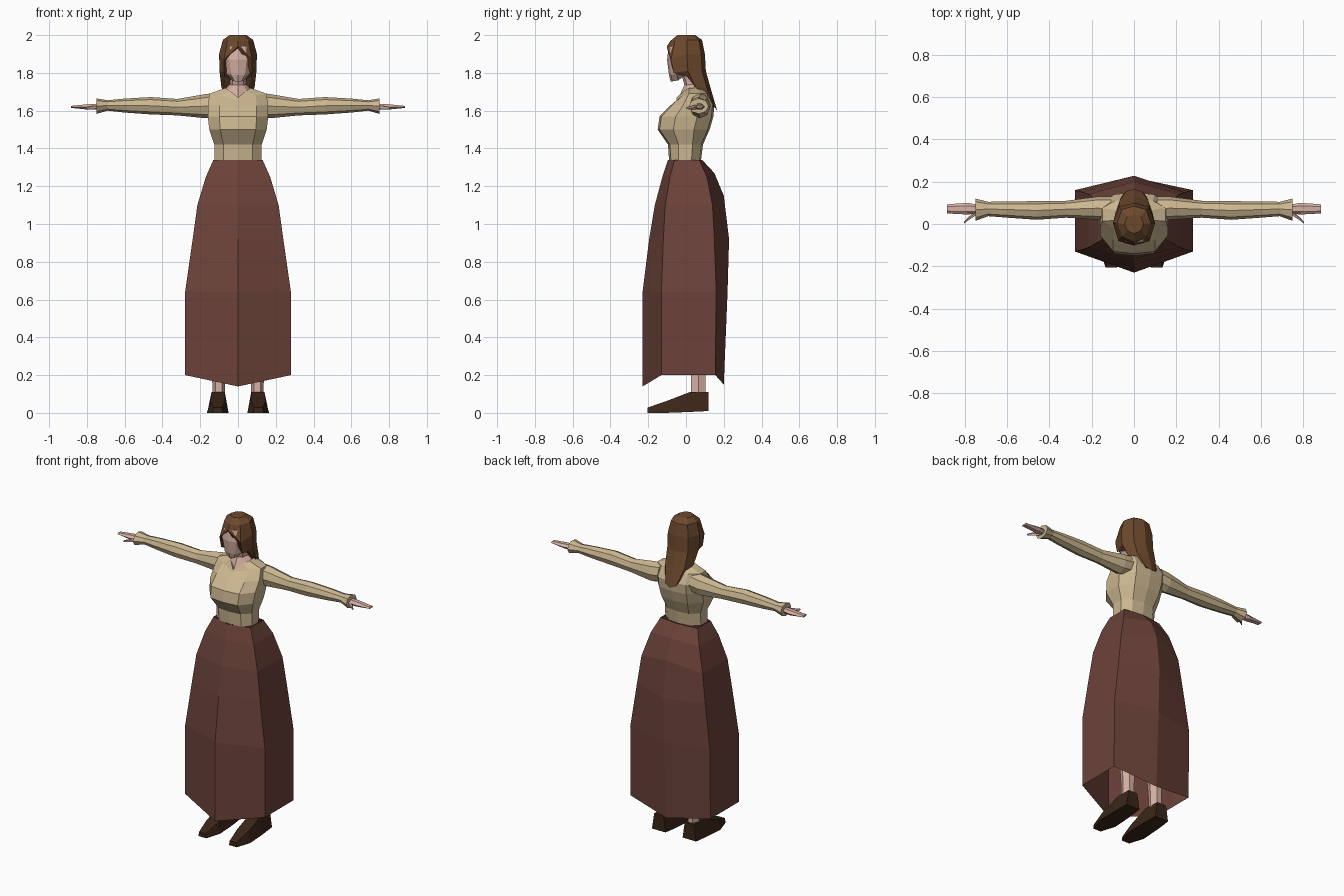
import bpy, bmesh, math


def material(name, rgb):
    m = bpy.data.materials.new(name)
    m.diffuse_color = (*rgb, 1)
    return m


SKIN = material("skin", (0.68, 0.44, 0.37))
BLOUSE = material("blouse", (0.60, 0.47, 0.28))
SKIRT = material("skirt", (0.15, 0.055, 0.042))
HAIR = material("hair", (0.15, 0.066, 0.026))
LEATHER = material("leather", (0.043, 0.019, 0.009))


def loft(name, rings, mat, start=True, end=True, mirror=False):
    """Skin a list of equal-length point rings, optionally capped and mirrored."""
    bm = bmesh.new()
    rows = [[bm.verts.new(p) for p in r] for r in rings]
    n = len(rows[0])
    for a, b in zip(rows, rows[1:]):
        for i in range(n):
            j = (i + 1) % n
            bm.faces.new((a[i], a[j], b[j], b[i]))
    if start:
        bm.faces.new(rows[0][::-1])
    if end:
        bm.faces.new(rows[-1])
    bmesh.ops.recalc_face_normals(bm, faces=bm.faces)
    me = bpy.data.meshes.new(name)
    bm.to_mesh(me)
    bm.free()
    me.materials.append(mat)
    ob = bpy.data.objects.new(name, me)
    bpy.context.collection.objects.link(ob)
    if mirror:
        ob.modifiers.new("mirror", 'MIRROR')
    return ob


def whole(half):
    """Complete a half ring running from front centre to back centre."""
    return half + [(-x, y, z) for x, y, z in half[-2:0:-1]]


def oval(n, a0, a1, b0, b1):
    """n points of an ellipse filling the given box."""
    return [((a0 + a1) / 2 + (a1 - a0) / 2 * math.cos(math.tau * i / n),
             (b0 + b1) / 2 + (b1 - b0) / 2 * math.sin(math.tau * i / n)) for i in range(n)]


def along_x(n, rows):
    return [[(x, y, z) for y, z in oval(n, *box)] for x, *box in rows]


# Skirt: open six-sided bell, hem dipping at front and back
skirt = [(1.34, 1.34, 1.34, .13, -.095, -.06, .07, .085),
         (1.25, 1.25, 1.27, .17, -.125, -.085, .11, .15),
         (1.10, 1.10, 1.15, .215, -.165, -.11, .14, .20),
         (0.92, 0.92, 0.92, .24, -.195, -.12, .15, .228),
         (0.64, 0.64, 0.64, .28, -.23, -.13, .16, .22),
         (0.20, 0.14, 0.15, .28, -.23, -.13, .155, .20)]
loft("skirt", [whole([(0, f, zf), (w, fc, z), (w, bc, z), (0, b, zb)])
               for z, zf, zb, w, f, fc, bc, b in skirt], SKIRT, False, False)

# Blouse body with a dipped neckline
body = []
for z, zf, w, f, b in [(1.34, 1.34, .125, -.09, .08), (1.42, 1.42, .125, -.095, .09),
                       (1.50, 1.50, .152, -.15, .125), (1.57, 1.57, .16, -.14, .145),
                       (1.63, 1.62, .16, -.085, .15), (1.69, 1.655, .15, -.03, .12),
                       (1.72, 1.67, .068, -.02, .10)]:
    d = b - f
    body.append(whole([(0, f - (z - zf) * .6, zf), (.62 * w, f + .01, z - (z - zf) * .3),
                       (w, f + .3 * d, z), (w, f + .7 * d, z), (.6 * w, b - .01, z), (0, b, z)]))
loft("blouse", body, BLOUSE, True, False)

# Sleeves with flared cuffs
loft("sleeves", along_x(8, [(.11, .01, .13, 1.57, 1.695), (.17, .02, .13, 1.56, 1.688),
                            (.32, .03, .11, 1.575, 1.662), (.46, .02, .108, 1.58, 1.672),
                            (.60, .03, .107, 1.59, 1.664), (.69, .037, .105, 1.60, 1.655),
                            (.75, .015, .12, 1.583, 1.665)]), BLOUSE, mirror=True)

# Hands and thumbs
loft("hands", along_x(6, [(.73, .05, .09, 1.605, 1.64), (.79, .045, .10, 1.603, 1.637),
                          (.885, .05, .093, 1.614, 1.626)]), SKIN, mirror=True)
loft("thumbs", along_x(5, [(.745, .04, .065, 1.605, 1.632), (.785, .015, .032, 1.605, 1.625),
                           (.805, .0, .01, 1.608, 1.62)]), SKIN, mirror=True)

# Neck with its open V at the throat
loft("neck", [whole([(0, -.04, 1.67), (.05, 0, 1.70), (.068, .045, 1.715), (.04, .09, 1.72), (0, .1, 1.72)]),
              whole([(0, -.008, 1.735), (.03, .005, 1.735), (.043, .04, 1.74), (.03, .075, 1.74), (0, .085, 1.74)]),
              whole([(0, -.03, 1.81), (.03, -.015, 1.81), (.043, .015, 1.81), (.03, .05, 1.81), (0, .06, 1.81)])],
     SKIN, False)

# Face
face = [(1.755, .03, -.082, -.05), (1.79, .062, -.09, .01), (1.87, .076, -.10, .05), (1.94, .062, -.092, .05)]
loft("face", [whole([(0, f, z), (.6 * w, f + .01, z), (w, f + .04, z + .005), (.6 * w, b, z + .01), (0, b, z + .01)])
              for z, w, f, b in face], SKIN)

# Hair: cap framing the face, running down to a tapered tail
hair = [[(0, -.045, 2), (.032, -.032, 2), (.045, 0, 2), (.032, .035, 2), (0, .048, 2)],
        [(0, -.082, 1.97), (.056, -.058, 1.97), (.08, .005, 1.975), (.058, .068, 1.975), (0, .085, 1.975)],
        [(0, -.102, 1.94), (.074, -.08, 1.87), (.1, .005, 1.9), (.072, .08, 1.9), (0, .1, 1.9)],
        [(0, 0, 1.83), (.073, -.065, 1.80), (.098, .01, 1.81), (.072, .085, 1.81), (0, .105, 1.81)],
        [(0, .06, 1.74), (.072, .005, 1.78), (.088, .05, 1.725), (.068, .11, 1.72), (0, .13, 1.72)],
        [(0, .13, 1.61), (.03, .135, 1.62), (.055, .135, 1.645), (.038, .155, 1.615), (0, .165, 1.6)]]
loft("hair", [whole(r) for r in hair], HAIR)

# Lower legs, continuing up inside the skirt
loft("legs", [[(x, y, z) for x, y in oval(6, *box)] for z, *box in
              [(.08, .07, .135, .02, .11), (.20, .068, .137, .02, .11), (.45, .05, .15, .0, .12)]],
     SKIN, mirror=True)

# Pointed shoes
shoe = [(.12, .06, .155, .075, .14, .01, .11), (.02, .052, .162, .07, .14, .005, .11),
        (-.11, .05, .165, .07, .145, 0, .06), (-.205, .08, .135, .085, .13, 0, .028)]
loft("shoes", [[(a, y, z0), (b, y, z0), (d, y, z1), (c, y, z1)] for y, a, b, c, d, z0, z1 in shoe],
     LEATHER, mirror=True)
